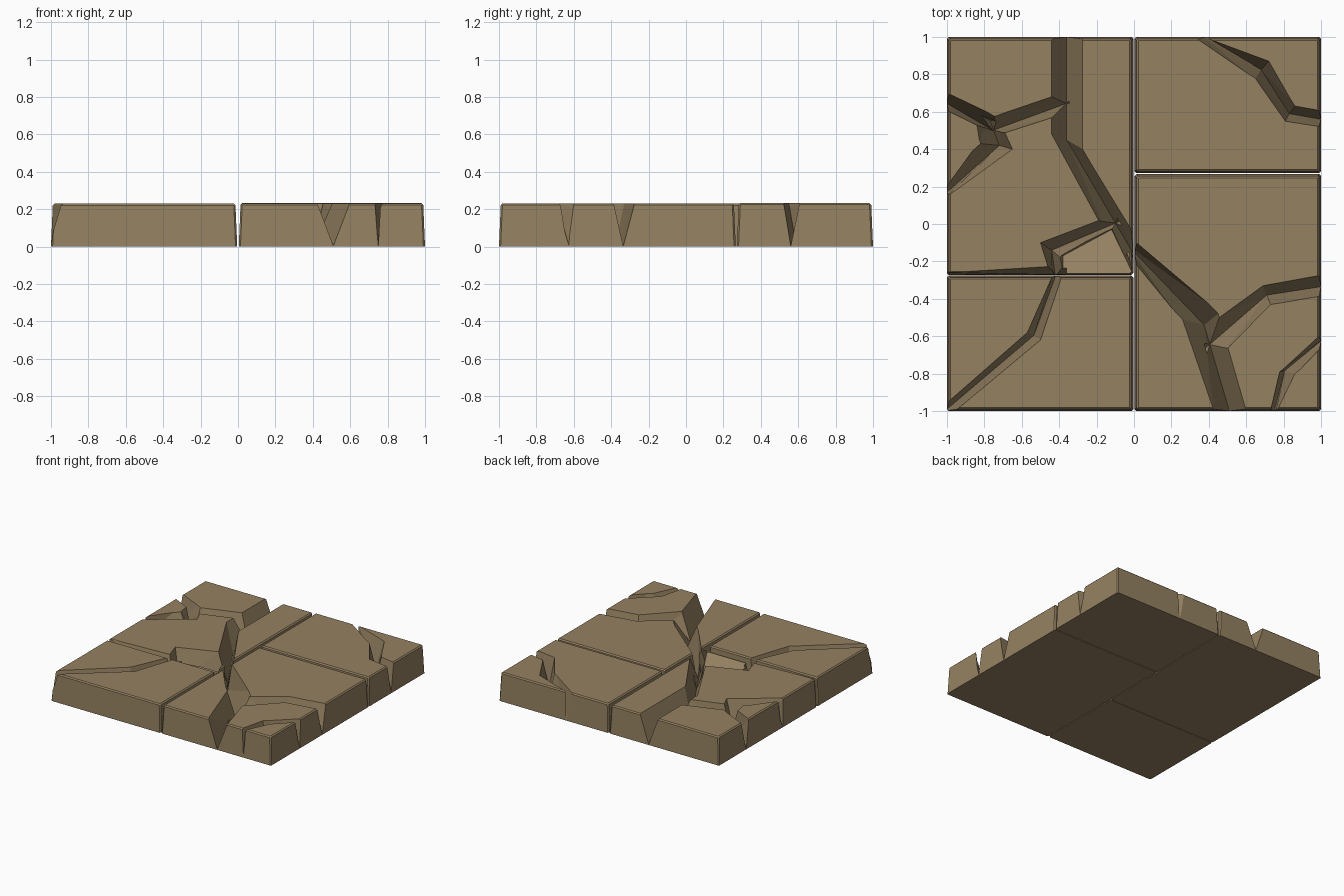
import bpy, bmesh

if "Cube" in bpy.data.objects:
    bpy.data.objects.remove(bpy.data.objects["Cube"])

H = 0.23        # slab height
FLOOR = 0.004   # depth where the crack walls meet

stone = bpy.data.materials.new("sandstone")
stone.diffuse_color = (0.30, 0.22, 0.12, 1)
stone.use_nodes = True
stone.node_tree.nodes["Principled BSDF"].inputs["Base Color"].default_value = stone.diffuse_color


def make_object(name, bm):
    bmesh.ops.recalc_face_normals(bm, faces=bm.faces)
    mesh = bpy.data.meshes.new(name)
    bm.to_mesh(mesh)
    bm.free()
    ob = bpy.data.objects.new(name, mesh)
    bpy.context.collection.objects.link(ob)
    return ob


def slab(name, x0, x1, y0, y1, h=H, inset=0.010):
    """Slightly tapered block with chipped (chamfered) edges."""
    bm = bmesh.new()
    i = inset
    lo = [(x0, y0), (x1, y0), (x1, y1), (x0, y1)]
    hi = [(x0 + i, y0 + i), (x1 - i, y0 + i), (x1 - i, y1 - i), (x0 + i, y1 - i)]
    a = [bm.verts.new((x, y, 0)) for x, y in lo]
    b = [bm.verts.new((x, y, h)) for x, y in hi]
    bm.faces.new(a)
    bm.faces.new(b)
    for k in range(4):
        n = (k + 1) % 4
        bm.faces.new((a[k], a[n], b[n], b[k]))
    edges = [e for e in bm.edges if max(v.co.z for v in e.verts) > 0.1]
    bmesh.ops.bevel(bm, geom=edges, offset=0.009, segments=1, affect='EDGES')
    ob = make_object(name, bm)
    ob.data.materials.append(stone)
    return ob


def extend(rail, d=0.06):
    """Lengthen a polyline at both ends."""
    def past(p, q):
        l = ((p[0] - q[0]) ** 2 + (p[1] - q[1]) ** 2) ** 0.5
        return (p[0] + (p[0] - q[0]) * d / l, p[1] + (p[1] - q[1]) * d / l)
    return [past(rail[0], rail[1])] + rail[1:-1] + [past(rail[-1], rail[-2])]


def cut(ob, cutter):
    mod = ob.modifiers.new("crack", 'BOOLEAN')
    mod.operation = 'DIFFERENCE'
    mod.solver = 'EXACT'
    mod.object = cutter
    bpy.context.view_layer.objects.active = ob
    bpy.ops.object.modifier_apply(modifier=mod.name)
    bpy.data.objects.remove(cutter)


def crack(ob, left, bottom, right):
    """V groove: two top rails and the line where both walls meet."""
    bm = bmesh.new()
    left, bottom, right = extend(left), extend(bottom), extend(right)
    t = 1.15    # carry the walls past the slab top
    z = FLOOR + (H - FLOOR) * t
    rings = []
    for l, b, r in zip(left, bottom, right):
        up = [(b[0] + (p[0] - b[0]) * t, b[1] + (p[1] - b[1]) * t, z) for p in (l, r)]
        rings.append([bm.verts.new(c) for c in (up[0], (*b, FLOOR), up[1])])
    for p, q in zip(rings, rings[1:]):
        for k in range(3):
            n = (k + 1) % 3
            bm.faces.new((p[k], p[n], q[n], q[k]))
    bm.faces.new(rings[0])
    bm.faces.new(rings[-1])
    bmesh.ops.triangulate(bm, faces=bm.faces)
    cut(ob, make_object("crack_cutter", bm))


# Four slabs of the tile
back_left = slab("slab_back_left", -1, -0.004, -0.272, 1)
front_left = slab("slab_front_left", -1, -0.004, -1, -0.276)
back_right = slab("slab_back_right", 0.004, 1, 0.272, 1, h=0.233)
front_right = slab("slab_front_right", 0.004, 1, -1, 0.266, h=0.231)

# Main crack across the back left slab
crack(back_left,
      [(-.44, 1), (-.44, .48), (-.11, -.12)],
      [(-.36, 1), (-.36, .45), (-.02, -.13)],
      [(-.275, 1), (-.275, .40), (.01, -.07)])
# Corner crack and its fork
crack(back_left,
      [(-1, .70), (-.745, .575), (-.44, .68)],
      [(-1, .645), (-.755, .50), (-.40, .63)],
      [(-1, .61), (-.73, .475), (-.44, .57)])
crack(back_left,
      [(-.84, .54), (-.82, .43), (-1, .20)],
      [(-.75, .50), (-.72, .42), (-1, .17)],
      [(-.69, .49), (-.65, .40), (-1, .14)])
# Crack around the broken chip
crack(back_left,
      [(-.19, .02), (-.50, -.10), (-.45, -.27)],
      [(-.11, .00), (-.44, -.14), (-.42, -.28)],
      [(-.13, -.07), (-.38, -.19), (-.38, -.28)])
# Widened joint left of the chip
crack(back_left,
      [(-1, -.255), (-.42, -.225)],
      [(-1, -.272), (-.42, -.275)],
      [(-1, -.29), (-.42, -.29)])

# Sunken, tilted chip top
bm = bmesh.new()
for p in [(-.17, .01, .3), (-.08, 0, .3), (.02, -.30, .3), (-.39, -.30, .3), (-.46, -.13, .3),
          (-.12, -.03, .08), (.01, -.30, .21), (-.38, -.30, .21), (-.38, -.17, .14)]:
    bm.verts.new(p)
hull = bmesh.ops.convex_hull(bm, input=bm.verts)
cut(back_left, make_object("chip_cutter", bm))

# Front left diagonal crack
crack(front_left,
      [(-.44, -.28), (-.57, -.58), (-1, -.955)],
      [(-.42, -.28), (-.535, -.595), (-1, -.99)],
      [(-.385, -.28), (-.50, -.62), (-.955, -1)])

# Back right corner crack
crack(back_right,
      [(.42, .99), (.72, .87), (.86, .63), (1, .605)],
      [(.39, 1), (.68, .825), (.83, .59), (1, .56)],
      [(.34, .99), (.65, .78), (.81, .55), (1, .52)])

# Front right: main crack, branch and small corner crack
crack(front_right,
      [(0, -.20), (.26, -.51), (.425, -1)],
      [(0, -.15), (.375, -.54), (.51, -1)],
      [(0, -.09), (.45, -.48), (.60, -1)])
crack(front_right,
      [(.45, -.51), (.69, -.33), (1, -.275)],
      [(.41, -.64), (.71, -.38), (1, -.335)],
      [(.48, -.68), (.73, -.43), (1, -.385)])
crack(front_right,
      [(.73, -1), (.78, -.79), (1, -.59)],
      [(.75, -1), (.805, -.785), (1, -.625)],
      [(.77, -1), (.86, -.80), (1, -.66)])
